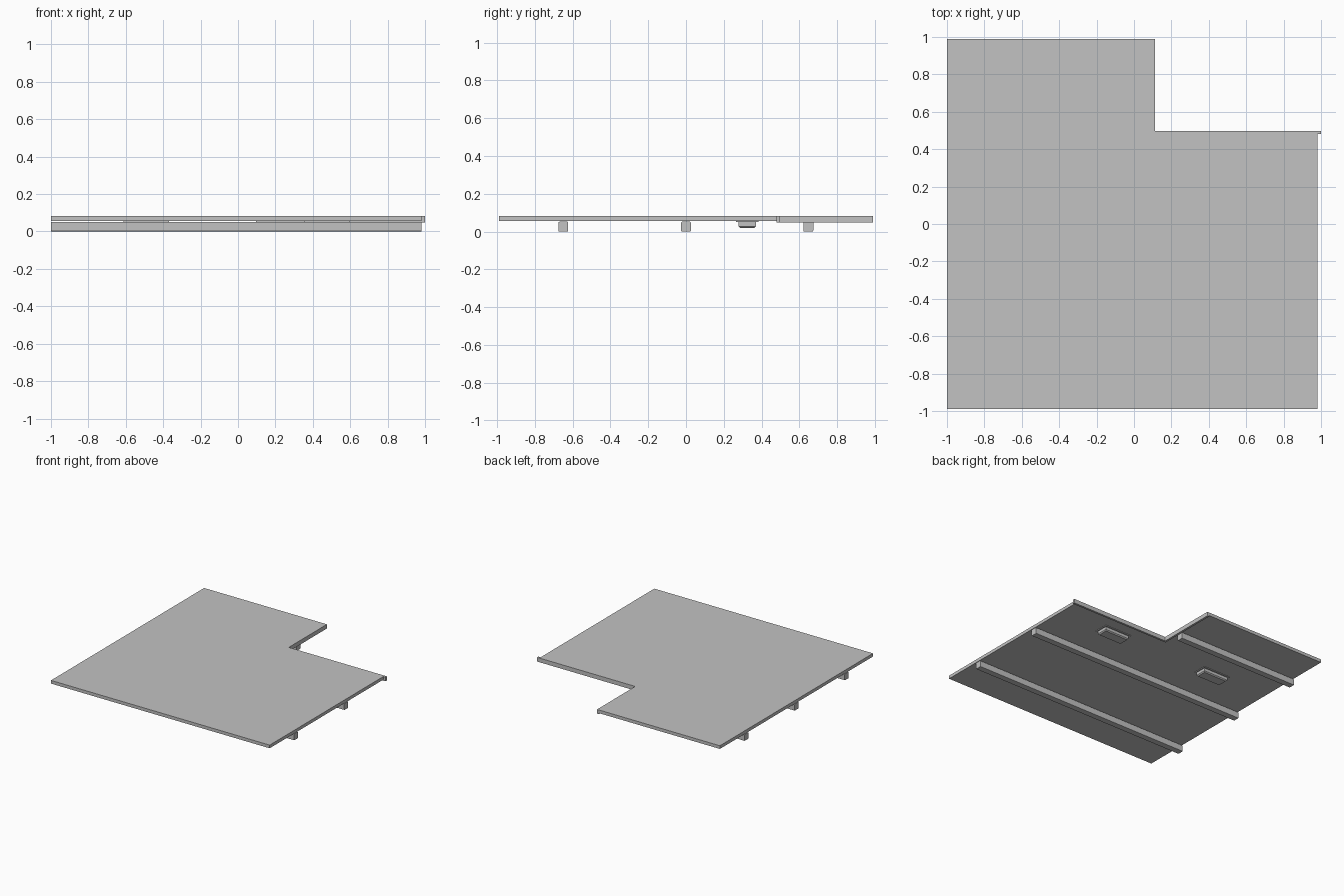
import bpy
import bmesh

if "Cube" in bpy.data.objects:
    bpy.data.objects.remove(bpy.data.objects["Cube"])

grey = bpy.data.materials.new("plain_grey")
grey.diffuse_color = (0.54, 0.54, 0.54, 1)
grey.use_nodes = True
grey.node_tree.nodes["Principled BSDF"].inputs["Base Color"].default_value = grey.diffuse_color


def finish(name, bm):
    """Turn a bmesh into a named grey object."""
    bmesh.ops.recalc_face_normals(bm, faces=bm.faces)
    mesh = bpy.data.meshes.new(name)
    bm.to_mesh(mesh)
    bm.free()
    mesh.materials.append(grey)
    obj = bpy.data.objects.new(name, mesh)
    bpy.context.collection.objects.link(obj)
    return obj


def prism(name, outline, z0, z1):
    """Extrude a flat outline from z0 up to z1."""
    bm = bmesh.new()
    face = bm.faces.new([bm.verts.new((x, y, z0)) for x, y in outline])
    ext = bmesh.ops.extrude_face_region(bm, geom=[face])
    top = [v for v in ext["geom"] if isinstance(v, bmesh.types.BMVert)]
    bmesh.ops.translate(bm, verts=top, vec=(0, 0, z1 - z0))
    return finish(name, bm)


def box(name, x0, x1, y0, y1, z0, z1):
    return prism(name, [(x0, y0), (x1, y0), (x1, y1), (x0, y1)], z0, z1)


LEFT, RIGHT, FRONT, BACK = -1.0, 0.98, -0.99, 0.99
NOTCH_X, NOTCH_Y = 0.112, 0.497
UNDER, TOP, LIP = 0.056, 0.082, 0.017

# L-shaped panel
prism("panel", [(LEFT, FRONT), (RIGHT, FRONT), (RIGHT, NOTCH_Y),
                (NOTCH_X, NOTCH_Y), (NOTCH_X, BACK), (LEFT, BACK)], UNDER, TOP)

# Deeper lips along the two notch edges
box("notch_lip_back", NOTCH_X - LIP, 1.0, NOTCH_Y - LIP, NOTCH_Y, 0.048, TOP)
box("notch_lip_side", NOTCH_X - LIP, NOTCH_X, NOTCH_Y, BACK, 0.048, TOP)

# Support rails under the panel, with softened long edges
for name, y, end in (("front_rail", -0.65, RIGHT), ("middle_rail", 0.0, RIGHT),
                     ("back_rail", 0.648, NOTCH_X - LIP)):
    rail = box(name, LEFT, end, y - 0.026, y + 0.026, 0.0, 0.052)
    bm = bmesh.new()
    bm.from_mesh(rail.data)
    long_edges = [e for e in bm.edges
                  if abs(e.verts[0].co.x - e.verts[1].co.x) > 0.5]
    bmesh.ops.bevel(bm, geom=long_edges, offset=0.005, segments=2,
                    affect='EDGES', profile=0.5)
    bm.to_mesh(rail.data)
    bm.free()

# Two small housings below the panel, each with a thin mounting flange
for side, x in (("left", -0.49), ("right", 0.475)):
    y = 0.324
    box(side + "_flange", x - 0.122, x + 0.122, y - 0.059, y + 0.059, 0.051, UNDER)
    body = box(side + "_housing", x - 0.112, x + 0.112, y - 0.047, y + 0.047, 0.02, 0.052)
    bm = bmesh.new()
    bm.from_mesh(body.data)
    low = [e for e in bm.edges if all(v.co.z < 0.03 for v in e.verts)]
    bmesh.ops.bevel(bm, geom=low, offset=0.008, segments=1, affect='EDGES')
    bm.to_mesh(body.data)
    bm.free()
